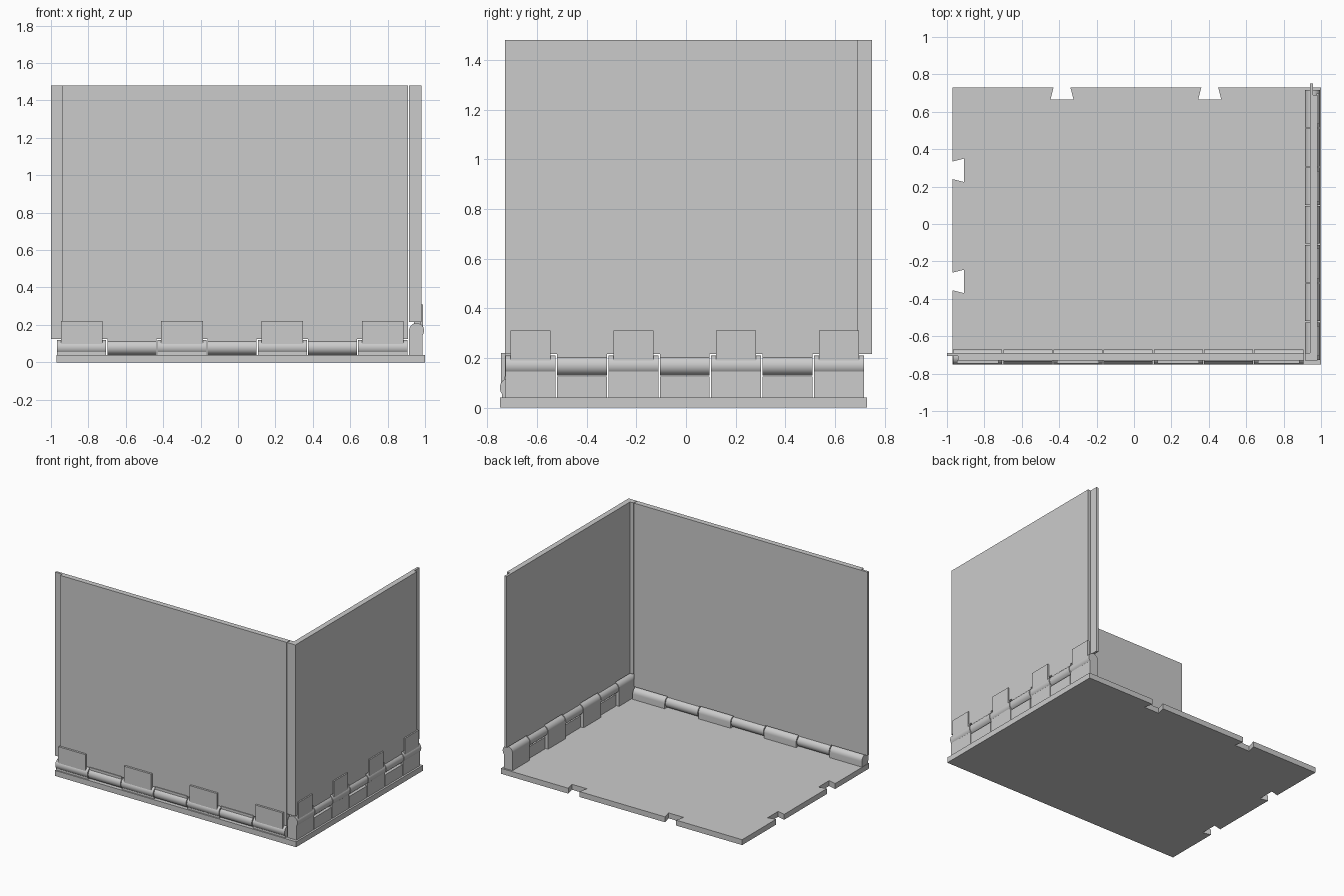
import bpy, bmesh, math

cube = bpy.data.objects.get("Cube")
if cube:
    bpy.data.objects.remove(cube, do_unlink=True)

grey = bpy.data.materials.new("plain grey")
grey.use_nodes = True
COLOUR = (0.6, 0.6, 0.6, 1)
grey.diffuse_color = COLOUR
grey.node_tree.nodes["Principled BSDF"].inputs["Base Color"].default_value = COLOUR


def finish(name, bm):
    bmesh.ops.recalc_face_normals(bm, faces=bm.faces)
    mesh = bpy.data.meshes.new(name)
    bm.to_mesh(mesh)
    bm.free()
    mesh.materials.append(grey)
    obj = bpy.data.objects.new(name, mesh)
    bpy.context.collection.objects.link(obj)
    return obj


def prism(name, points, z0, z1):
    """Extrude a plan outline from z0 up to z1."""
    bm = bmesh.new()
    face = bm.faces.new([bm.verts.new((x, y, z0)) for x, y in points])
    top = bmesh.ops.extrude_face_region(bm, geom=[face])["geom"]
    for v in top:
        if isinstance(v, bmesh.types.BMVert):
            v.co.z = z1
    return finish(name, bm)


def sweep(name, profile, start, end, place):
    """Extrude an (offset, z) cross-section along a hinge, from start to end."""
    bm = bmesh.new()
    rings = [[bm.verts.new(place(t, o, z)) for o, z in profile] for t in (start, end)]
    n = len(profile)
    for i in range(n):
        j = (i + 1) % n
        bm.faces.new((rings[0][i], rings[0][j], rings[1][j], rings[1][i]))
    bm.faces.new(rings[0])
    bm.faces.new(rings[1])
    obj = finish(name, bm)
    bpy.ops.object.select_all(action='DESELECT')
    obj.select_set(True)
    bpy.context.view_layer.objects.active = obj
    bpy.ops.object.shade_smooth_by_angle(angle=math.radians(25))
    return obj


def rect(o0, o1, z0, z1):
    return [(o0, z0), (o1, z0), (o1, z1), (o0, z1)]


# Base plate with dovetail notches in the back and left edges
X0, X1, Y0, Y1 = -0.97, 1.0, -0.75, 0.73
BASE = 0.04
outline = [(X0, Y0), (X1, Y0), (X1, Y1)]
for c in (0.405, -0.385):
    outline += [(c + 0.045, Y1), (c + 0.062, Y1 - 0.065),
                (c - 0.062, Y1 - 0.065), (c - 0.045, Y1)]
outline.append((X0, Y1))
for c in (0.287, -0.307):
    outline += [(X0, c + 0.047), (X0 + 0.06, c + 0.062),
                (X0 + 0.06, c - 0.062), (X0, c - 0.047)]
prism("base_plate", outline, 0, BASE)

# Walls, each with a thin tongue on its free end
TOP = 1.48
prism("front_wall", [(0.908, -0.73), (0.908, -0.69), (-1, -0.69), (-1, -0.706),
                     (-0.94, -0.706), (-0.94, -0.73)], 0.125, TOP)
prism("right_wall", [(0.98, -0.73), (0.98, 0.69), (0.957, 0.69), (0.957, 0.75),
                     (0.94, 0.75), (0.94, -0.69), (0.913, -0.69), (0.913, -0.73)], 0.215, TOP)

# Hinges: seven knuckles, alternately on risers with outer tabs, and free
R = 0.04


def hinge(name, start, end, zc, place):
    pitch = (end - start) / 7
    arc = [(R * math.cos(a), zc + R * math.sin(a))
           for a in (math.radians(d) for d in range(-40, 181, 10))]
    riser = [(-R, BASE), (0.031, BASE)] + arc
    barrel = [(R * math.cos(i * math.tau / 36), zc + R * math.sin(i * math.tau / 36))
              for i in range(36)]
    for k in range(7):
        a, b = start + k * pitch + 0.003, start + (k + 1) * pitch - 0.003
        if k % 2 == 0:
            sweep(f"{name}_riser_knuckle_{k}", riser, a, b, place)
            sweep(f"{name}_tab_{k}", rect(0.02, 0.035, zc, zc + 0.14), a + 0.02, b - 0.02, place)
        else:
            sweep(f"{name}_free_knuckle_{k}", barrel, a, b, place)
            sweep(f"{name}_neck_{k}", rect(-0.015, 0.025, zc, zc + 0.05), a, b, place)
            if zc - R > BASE + 0.02:
                sweep(f"{name}_stand_{k}", rect(-0.02, 0.031, BASE, zc - R - 0.004), a, b, place)


hinge("front_hinge", -0.97, 0.908, 0.08, lambda t, o, z: (t, -0.71 - o, z))
hinge("right_hinge", -0.73, 0.72, 0.17, lambda t, o, z: (0.955 + o, t, z))
